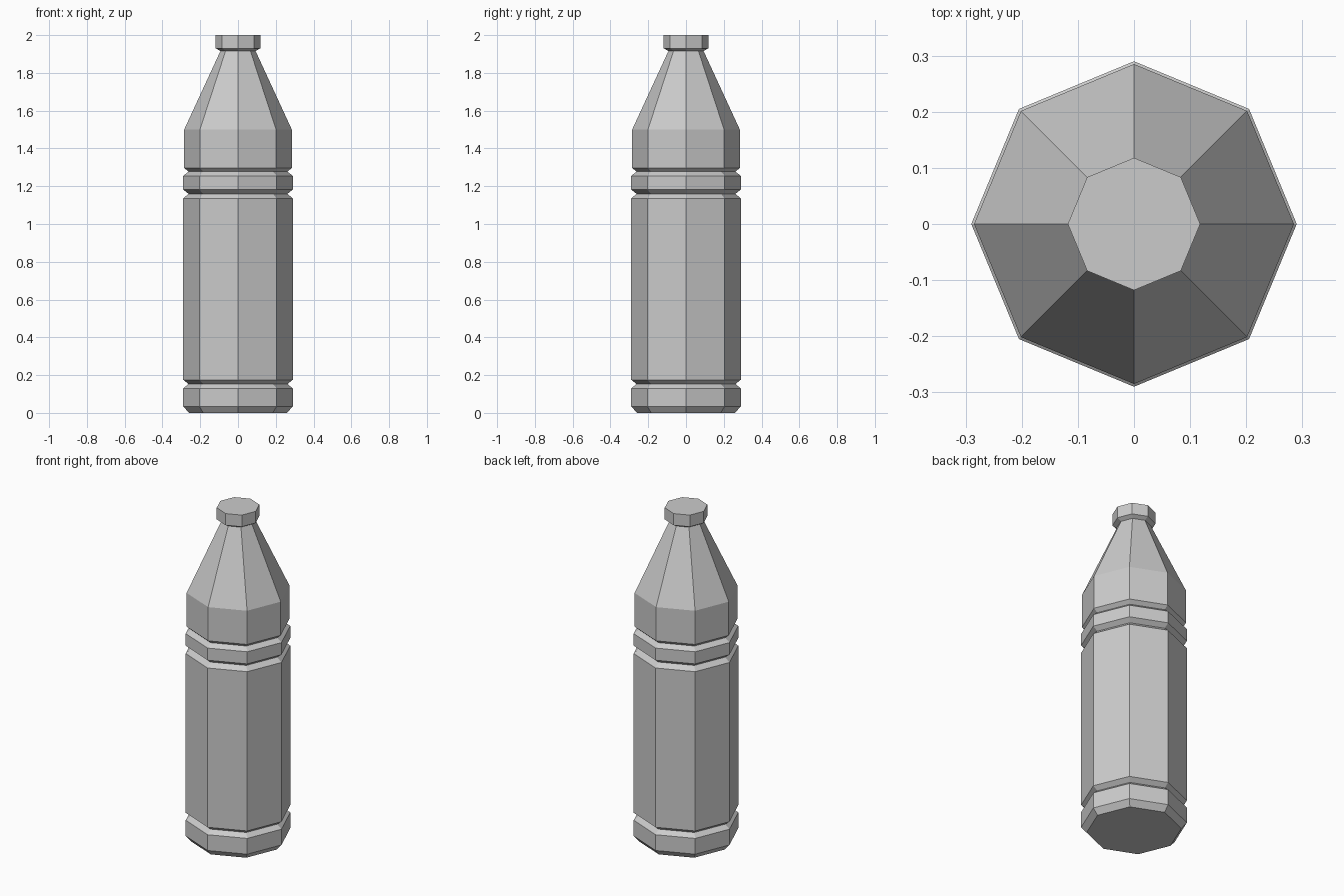
import bpy
import bmesh
import math

cube = bpy.data.objects.get("Cube")
if cube:
    bpy.data.objects.remove(cube, do_unlink=True)

SIDES = 8


def make_material(name, rgb):
    mat = bpy.data.materials.new(name)
    mat.use_nodes = True
    color = (*rgb, 1.0)
    mat.diffuse_color = color
    mat.node_tree.nodes["Principled BSDF"].inputs["Base Color"].default_value = color
    return mat


def lathe(name, profile, mat):
    """Spin a (radius, height) profile into a closed, flat-faced solid."""
    bm = bmesh.new()
    rings = []
    for r, z in profile:
        angles = [math.tau * i / SIDES for i in range(SIDES)]
        rings.append([bm.verts.new((r * math.cos(a), r * math.sin(a), z)) for a in angles])
    for low, high in zip(rings, rings[1:]):
        for i in range(SIDES):
            j = (i + 1) % SIDES
            bm.faces.new((low[i], low[j], high[j], high[i]))
    bm.faces.new(rings[0][::-1])
    bm.faces.new(rings[-1])
    mesh = bpy.data.meshes.new(name)
    bm.to_mesh(mesh)
    bm.free()
    mesh.materials.append(mat)
    obj = bpy.data.objects.new(name, mesh)
    bpy.context.collection.objects.link(obj)
    return obj


grey = make_material("plain grey", (0.6, 0.6, 0.6))

R = 0.29        # outer radius of the body
GROOVE = 0.262  # radius at the bottom of each groove

# Bottle: chamfered base, grooved body, band, shoulder and tapering neck
lathe("bottle", [
    (0.26, 0), (R, 0.035), (R, 0.13),
    (GROOVE, 0.153), (R, 0.175), (R, 1.135),
    (GROOVE, 1.16), (R, 1.182), (R, 1.255),
    (GROOVE, 1.277), (0.285, 1.297), (0.285, 1.5),
    (0.092, 1.918),
], grey)

# Cap with a narrow chamfer underneath
lathe("cap", [(0.092, 1.915), (0.118, 1.93), (0.118, 2)], grey)
